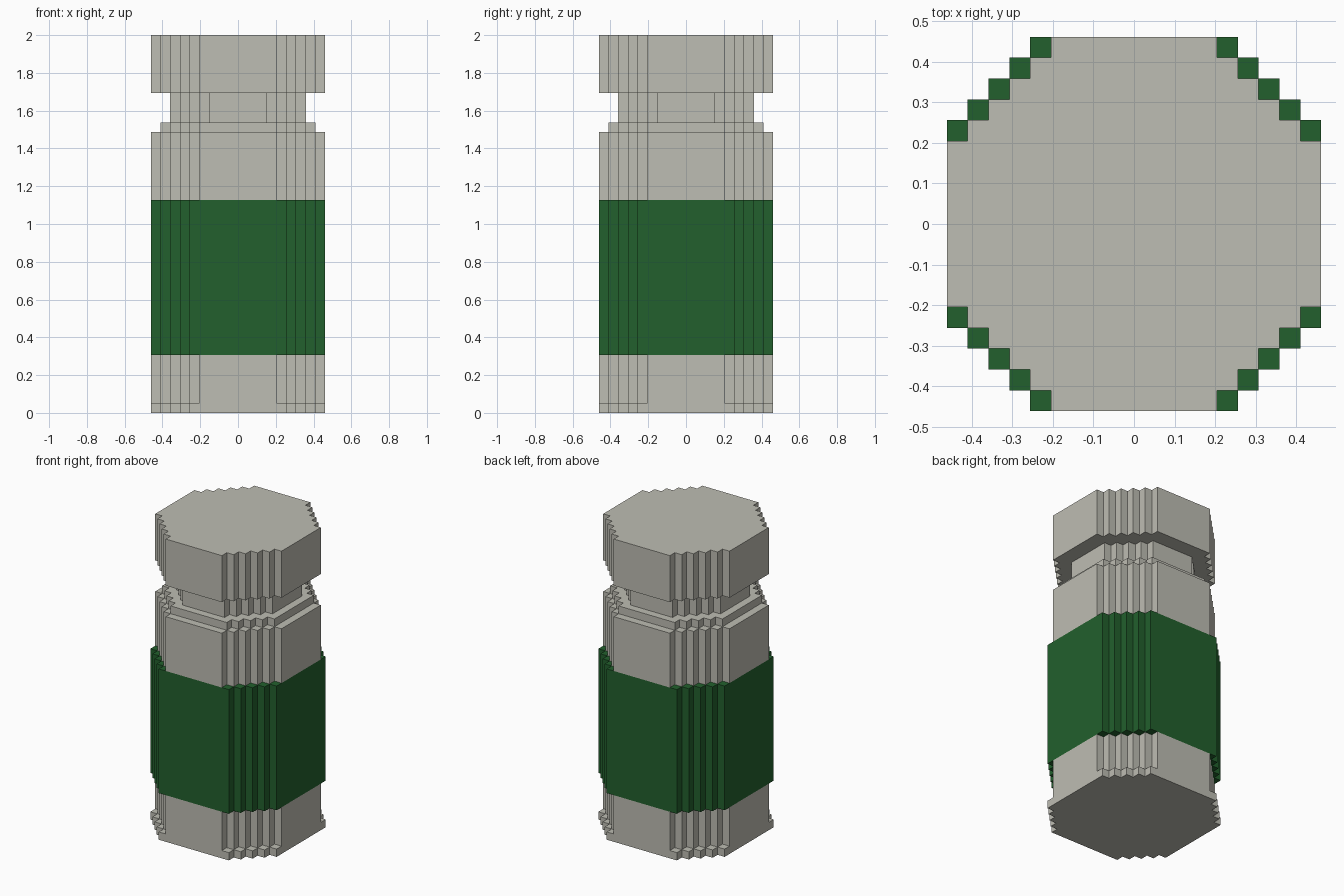
import bpy
import bmesh

cube = bpy.data.objects.get("Cube")
if cube:
    bpy.data.objects.remove(cube, do_unlink=True)

U = 2 / 39  # one block


def make_material(name, rgb):
    mat = bpy.data.materials.new(name)
    mat.use_nodes = True
    mat.diffuse_color = (*rgb, 1)
    mat.node_tree.nodes["Principled BSDF"].inputs["Base Color"].default_value = (*rgb, 1)
    return mat


def stepped_outline(half, flat):
    """Blocky octagon: flat sides joined by one-block stair steps."""
    corner = []
    for i in range(half - flat):
        corner += [(half - i, flat + i), (half - i - 1, flat + i)]
    corner.append((flat, half))
    outline = []
    for _ in range(4):
        outline += corner
        corner = [(-y, x) for x, y in corner]
    return outline


def make_layer(name, half, flat, bottom, top, mat):
    bm = bmesh.new()
    verts = [bm.verts.new((x * U, y * U, bottom * U)) for x, y in stepped_outline(half, flat)]
    base = bm.faces.new(verts)
    ext = bmesh.ops.extrude_face_region(bm, geom=[base], use_keep_orig=True)
    raised = [g for g in ext["geom"] if isinstance(g, bmesh.types.BMVert)]
    bmesh.ops.translate(bm, vec=(0, 0, (top - bottom) * U), verts=raised)
    bmesh.ops.recalc_face_normals(bm, faces=bm.faces)
    mesh = bpy.data.meshes.new(name)
    bm.to_mesh(mesh)
    bm.free()
    mesh.materials.append(mat)
    obj = bpy.data.objects.new(name, mesh)
    bpy.context.collection.objects.link(obj)


grey = make_material("warm_grey", (0.515, 0.509, 0.451))
green = make_material("dark_green", (0.016, 0.117, 0.026))

# Stacked layers: name, half width, half flat side, bottom, top (in blocks)
make_layer("base_flange", 9, 5, 0, 1, grey)
make_layer("lower_body", 9, 4, 1, 6, grey)
make_layer("label_band", 9, 5, 6, 22, green)
make_layer("upper_body", 9, 4, 22, 29, grey)
make_layer("shoulder", 8, 4, 29, 30, grey)
make_layer("neck", 7, 3, 30, 33, grey)
make_layer("cap", 9, 4, 33, 39, grey)
